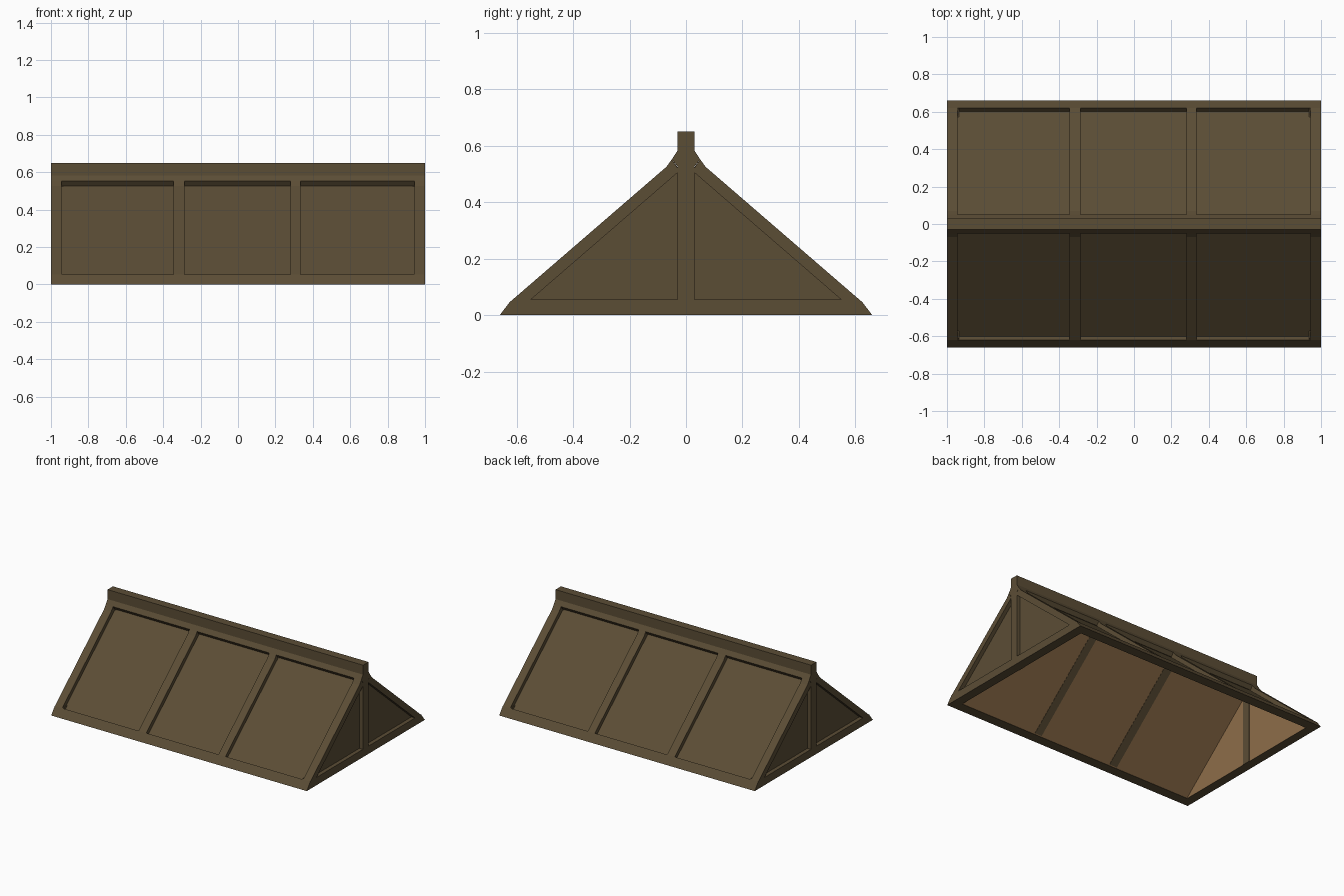
import bpy, bmesh

if "Cube" in bpy.data.objects:
    bpy.data.objects.remove(bpy.data.objects["Cube"])

SLOPE = 0.8636                 # rise per unit of run
NY, NZ = 0.6536, 0.7568        # outward normal of the back slope
FOOT = 0.678                   # slope line meets z = 0 here


def material(name, rgb):
    m = bpy.data.materials.new(name)
    m.diffuse_color = (*rgb, 1)
    m.use_nodes = True
    m.node_tree.nodes["Principled BSDF"].inputs["Base Color"].default_value = m.diffuse_color
    return m


wood = material("dark brown wood", (0.105, 0.074, 0.036))
lining = material("light brown lining", (0.27, 0.155, 0.066))


def finish(bm, name, mat):
    me = bpy.data.meshes.new(name)
    bm.to_mesh(me)
    bm.free()
    me.materials.append(mat)
    ob = bpy.data.objects.new(name, me)
    bpy.context.collection.objects.link(ob)
    return ob


def prism(name, profile, x0, x1, mat=wood, capped_bottom=True, inward=False):
    """Extrude a (y, z) profile along x."""
    bm = bmesh.new()
    a = [bm.verts.new((x0, y, z)) for y, z in profile]
    b = [bm.verts.new((x1, y, z)) for y, z in profile]
    bm.faces.new(a)
    bm.faces.new(b[::-1])
    n = len(profile)
    for i in range(n):
        j = (i + 1) % n
        bm.faces.new((a[i], b[i], b[j], a[j]))
    bmesh.ops.recalc_face_normals(bm, faces=bm.faces)
    if not capped_bottom:
        low = [f for f in bm.faces if all(v.co.z < 1e-5 for v in f.verts)]
        bmesh.ops.delete(bm, geom=low, context='FACES_ONLY')
    if inward:
        bmesh.ops.reverse_faces(bm, faces=bm.faces)
    return finish(bm, name, mat)


def both_sides(name, profile, x0, x1):
    for side, s in (("back", 1), ("front", -1)):
        prism(f"{side}_{name}", [(s * y, z) for y, z in profile], x0, x1)


def inset(y, z, d):
    return (y - NY * d, z - NZ * d)


def tent(d):
    foot = FOOT - d / NY
    return [(-foot, 0), (foot, 0), (0, foot * SLOPE)]


# Recessed panels outside and the lighter hollow inside
prism("panels", tent(0.028), -0.972, 0.972, capped_bottom=False)
prism("inner_lining", tent(0.057), -0.935, 0.935, lining, False, True)

# Flared sills along the eaves
both_sides("sill", [(0.66, 0), (0.62, 0.052), inset(0.62, 0.052, 0.03), (0.588, 0)], -1, 1)

# Ridge cap with flared neck
half = [(0.03, 0.65), (0.03, 0.583), (0.05, 0.552), (0.03, 0.527)]
prism("ridge_cap", half + [(-y, z) for y, z in reversed(half)], -1, 1)


# Rafters dividing the slopes, and the ones at the gable ends
def rafter(name, x0, x1, depth):
    both_sides(name, [(0.62, 0.05), (0.07, 0.525), (0.05, 0.552),
                      inset(0.05, 0.543, depth), inset(0.62, 0.05, depth)], x0, x1)


rafter("left_rafter", -0.345, -0.285, 0.059)
rafter("right_rafter", 0.28, 0.335, 0.059)

for side, s in (("left", -1), ("right", 1)):
    x0, x1 = sorted((s * 0.943, s))
    rafter(f"{side}_gable_rafter", x0, x1, 0.042)
    x0, x1 = sorted((s * 0.933, s))
    prism(f"{side}_gable_post", [(-0.03, 0), (0.03, 0), (0.03, 0.54), (-0.03, 0.54)], x0, x1)
    x0, x1 = sorted((s * 0.936, s))
    prism(f"{side}_gable_beam", [(-0.645, 0), (0.645, 0), (0.612, 0.055), (-0.612, 0.055)], x0, x1)
